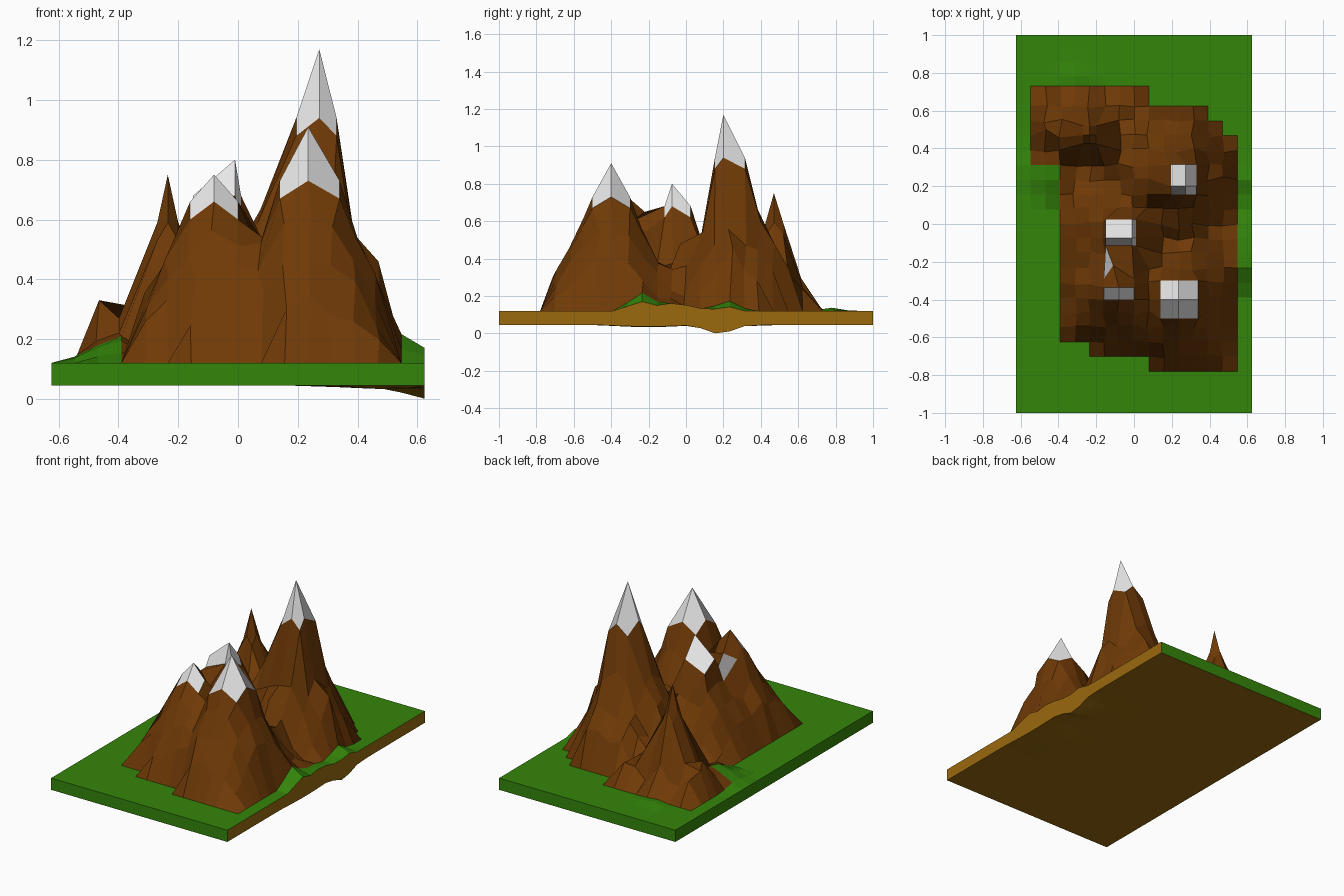
import bpy, bmesh, math, random

if "Cube" in bpy.data.objects:
    bpy.data.objects.remove(bpy.data.objects["Cube"])
random.seed(4)

STEP, NX, NY = 0.078, 8, 13
GROUND, UNDER = 0.12, 0.045


def material(name, rgb):
    m = bpy.data.materials.new(name)
    m.diffuse_color = (*rgb, 1)
    m.use_nodes = True
    m.node_tree.nodes["Principled BSDF"].inputs["Base Color"].default_value = m.diffuse_color
    return m


GREEN = material("grass green", (0.034, 0.235, 0.003))
ROCK = material("rock brown", (0.160, 0.042, 0.002))
SNOW = material("snow white", (0.8, 0.8, 0.8))
EARTH = material("earth tan", (0.32, 0.14, 0.004))

# Summits: x, y, height, reach left / right / front / back, steepness
PEAKS = [
    (0.272, 0.20, 1.17, 0.58, 0.28, 0.28, 0.58, 1.7),
    (0.235, -0.40, 0.91, 0.33, 0.35, 0.40, 0.37, 1.0),
    (-0.01, -0.075, 0.80, 0.40, 0.26, 0.27, 0.34, 1.0),
    (-0.08, -0.335, 0.75, 0.33, 0.30, 0.38, 0.30, 0.9),
    (-0.11, -0.22, 0.65, 0.30, 0.25, 0.25, 0.25, 1.1),
    (-0.235, 0.47, 0.75, 0.40, 0.30, 0.25, 0.32, 2.4),
    (-0.465, 0.50, 0.33, 0.10, 0.20, 0.20, 0.25, 1.0),
    (0.47, 0.25, 0.46, 0.20, 0.10, 0.25, 0.22, 1.0),
    (0.24, -0.03, 0.48, 0.20, 0.22, 0.13, 0.18, 1.0),
    (0.08, -0.24, 0.53, 0.20, 0.18, 0.30, 0.30, 1.0),
    (0.16, 0.47, 0.42, 0.20, 0.25, 0.20, 0.20, 1.0),
    (-0.08, 0.55, 0.30, 0.20, 0.20, 0.20, 0.18, 1.0),
]
# Ring of points around the first summits: x0, x1, y0, y1, height
RINGS = {0: (0.195, 0.33, 0.155, 0.315, 0.92), 1: (0.14, 0.34, -0.50, -0.30, 0.71),
         2: (-0.15, 0.01, -0.115, 0.025, 0.66), 3: (-0.16, 0.0, -0.40, -0.29, 0.64),
         5: (-0.27, -0.20, 0.425, 0.52, 0.57)}
# Snowy cells around a summit, as (cell x, cell y) offsets
ALL = [(-1, -1), (0, -1), (-1, 0), (0, 0)]
SNOWY = [ALL, ALL, ALL, [(-1, -1), (0, -1)], [(-1, 0)]]
# Rocky footprint in grid cells: x0, x1, y0, y1
FOOTPRINT = [(-7, 1, 4, 9), (-5, 1, -8, 4), (-3, 1, -9, -8),
             (1, 7, -10, 6), (1, 5, 6, 8), (5, 6, 6, 7)]
# Grass swells and underside dips: x, y, height, radius
SWELLS = [(0.55, -0.23, 0.10, 0.15), (0.62, -0.06, 0.045, 0.2), (-0.39, 0.29, 0.10, 0.2),
          (-0.3, 0.78, 0.02, 0.1), (0.55, 0.22, 0.06, 0.12)]
DIPS = [(0.625, 0.18, 0.053, 0.15), (0.5, -0.2, 0.014, 0.3), (0.45, 0.2, 0.01, 0.3)]

INDEX = [(round(p[0] / STEP), round(p[1] / STEP)) for p in PEAKS]


def rocky(i, j):
    return any(a <= i < b and c <= j < d for a, b, c, d in FOOTPRINT)


def swell(x, y, table):
    return max(h * max(0, 1 - math.hypot(x - a, y - b) / r) for a, b, h, r in table)


def peak_height(x, y):
    best = 0.17
    for px, py, top, l, r, f, b, power in PEAKS:
        u = abs(x - px) / (l if x < px else r)
        v = abs(y - py) / (f if y < py else b)
        t = min(1, (u ** 2.3 + v ** 2.3) ** (1 / 2.3))
        best = max(best, GROUND + (top - GROUND) * (1 - t) ** power)
    return best


def line_y(j):
    return 0.73 if j == 9 else j * STEP if abs(j) < NY else math.copysign(1, j)


def top_point(i, j):
    x, y = i * STEP * 0.625 / 0.624, line_y(j)
    if (i, j) in INDEX:
        return PEAKS[INDEX.index((i, j))][:3]
    # Points directly around a summit form the lower edge of its cap
    for k, (x0, x1, y0, y1, z) in RINGS.items():
        di, dj = i - INDEX[k][0], j - INDEX[k][1]
        if max(abs(di), abs(dj)) == 1:
            px, py = PEAKS[k][:2]
            x = (x0, px, x1)[di + 1]
            y = (y0, py, y1)[dj + 1]
            return x, y, z + (0.02 if di * dj == 0 else -0.04)
    around = [rocky(i + a, j + b) for a, b in ALL]
    if all(around):
        x += random.uniform(-.012, .012)
        y += random.uniform(-.012, .012)
        z = peak_height(x, y)
        rough = 0.05 if y > 0.3 and x < 0.1 else 0.03
        return x, y, z + (random.uniform(-rough, rough) if z < 0.5 else 0)
    return x, y, GROUND + swell(x, y, SWELLS)


def under_point(i, j):
    x, y = i * STEP * 0.625 / 0.624, line_y(j)
    return x, y, UNDER - swell(x, y, DIPS)


def build(name, bm, mats):
    me = bpy.data.meshes.new(name)
    bm.to_mesh(me)
    bm.free()
    for m in mats:
        me.materials.append(m)
    ob = bpy.data.objects.new(name, me)
    bpy.context.collection.objects.link(ob)


cols, rows = range(-NX, NX + 1), range(-NY, NY + 1)
top_co = {(i, j): top_point(i, j) for i in cols for j in rows}

# Mountain terrain sheet
snow_cells = {(a + u, b + v) for (a, b), cells in zip(INDEX, SNOWY) for u, v in cells}
bm = bmesh.new()
vs = {k: bm.verts.new(c) for k, c in top_co.items()}
for i in cols[:-1]:
    for j in rows[:-1]:
        f = bm.faces.new([vs[i, j], vs[i + 1, j], vs[i + 1, j + 1], vs[i, j + 1]])
        f.material_index = 2 if (i, j) in snow_cells else 1 if rocky(i, j) else 0
build("mountain_terrain", bm, [GREEN, ROCK, SNOW])

# Slab: side walls and uneven underside
bm = bmesh.new()
lo = {(i, j): bm.verts.new(under_point(i, j)) for i in cols for j in rows}
for i in cols[:-1]:
    for j in rows[:-1]:
        bm.faces.new([lo[i, j], lo[i, j + 1], lo[i + 1, j + 1], lo[i + 1, j]])
rim = ([(i, -NY) for i in cols[:-1]] + [(NX, j) for j in rows[:-1]]
       + [(i, NY) for i in reversed(cols[1:])] + [(-NX, j) for j in reversed(rows[1:])])
hi = {k: bm.verts.new(top_co[k]) for k in rim}
for a, b in zip(rim, rim[1:] + rim[:1]):
    f = bm.faces.new([lo[a], lo[b], hi[b], hi[a]])
    f.material_index = 0 if a[0] == b[0] == NX else 1
build("ground_slab", bm, [EARTH, GREEN])
